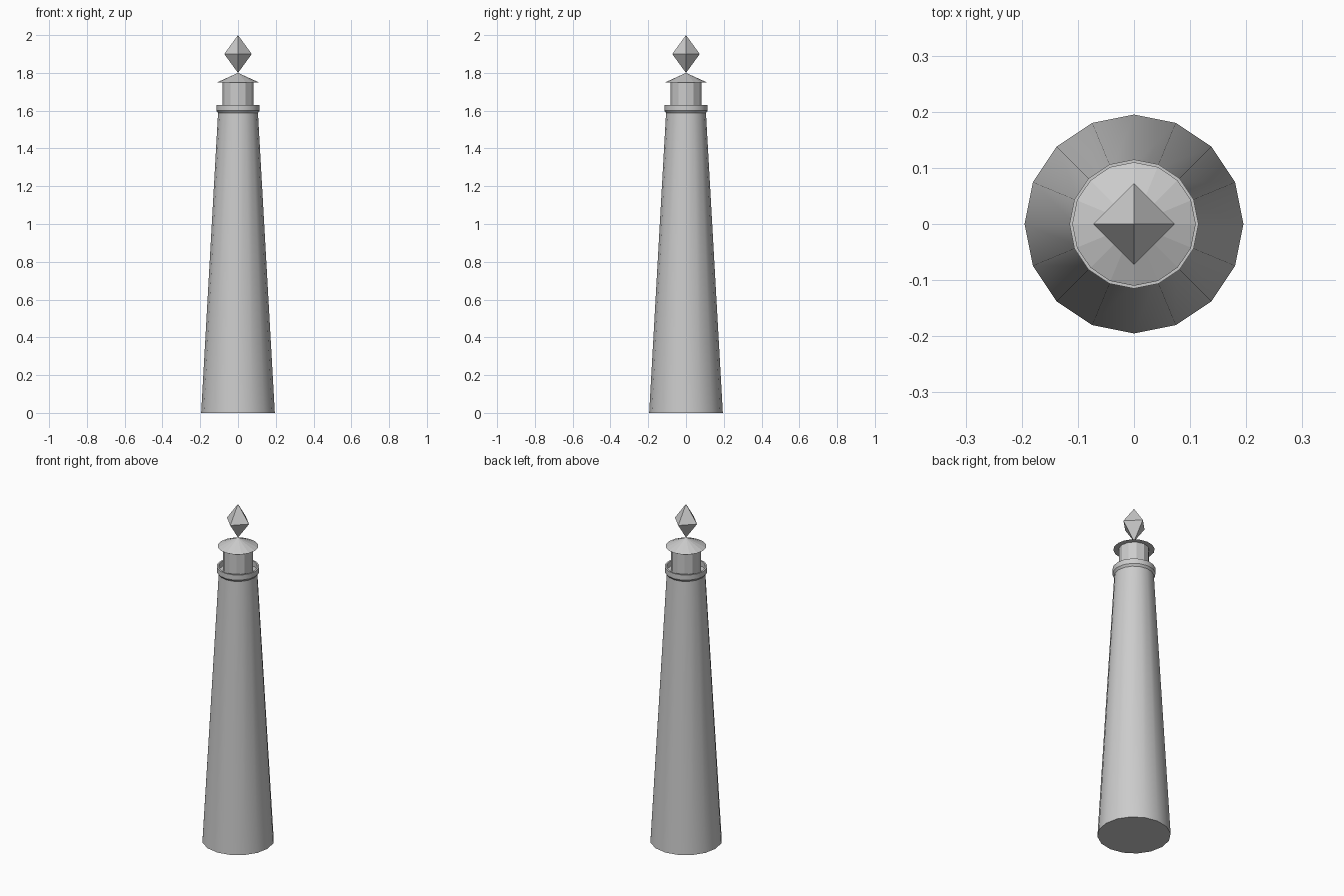
import bpy, math

if "Cube" in bpy.data.objects:
    bpy.data.objects.remove(bpy.data.objects["Cube"])


def lathe(name, profile, sides, smooth=None):
    """Revolve (radius, z) points around z; radius 0 becomes a pole."""
    verts, rings, faces = [], [], []
    for r, z in profile:
        start = len(verts)
        if r == 0:
            verts.append((0, 0, z))
            rings.append([start] * sides)
        else:
            for i in range(sides):
                a = 2 * math.pi * i / sides
                verts.append((r * math.cos(a), r * math.sin(a), z))
            rings.append(list(range(start, start + sides)))
    for low, high in zip(rings, rings[1:]):
        for i in range(sides):
            j = (i + 1) % sides
            face = list(dict.fromkeys((low[i], low[j], high[j], high[i])))
            faces.append(face)
    mesh = bpy.data.meshes.new(name)
    mesh.from_pydata(verts, [], faces)
    mesh.update()
    obj = bpy.data.objects.new(name, mesh)
    bpy.context.collection.objects.link(obj)
    if smooth:
        bpy.ops.object.select_all(action='DESELECT')
        obj.select_set(True)
        bpy.context.view_layer.objects.active = obj
        bpy.ops.object.shade_smooth_by_angle(angle=math.radians(smooth))
    return obj


# Tapered tower shaft
lathe("tower", [(0, 0), (0.195, 0), (0.105, 1.6), (0, 1.6)], 16, 30)

# Gallery: raised parapet around a sunken floor
lathe("gallery", [(0.105, 1.587), (0.115, 1.6), (0.115, 1.63),
                  (0.105, 1.63), (0.105, 1.6)], 16, 30)

# Lantern room
lathe("lantern_room", [(0, 1.6), (0.082, 1.6), (0.082, 1.755), (0, 1.755)], 12)

# Conical roof with flat underside
lathe("roof", [(0, 1.75), (0.11, 1.75), (0, 1.8)], 16)

# Diamond finial balanced on the roof
lathe("finial", [(0, 1.8), (0.073, 1.9), (0, 2.0)], 4)
